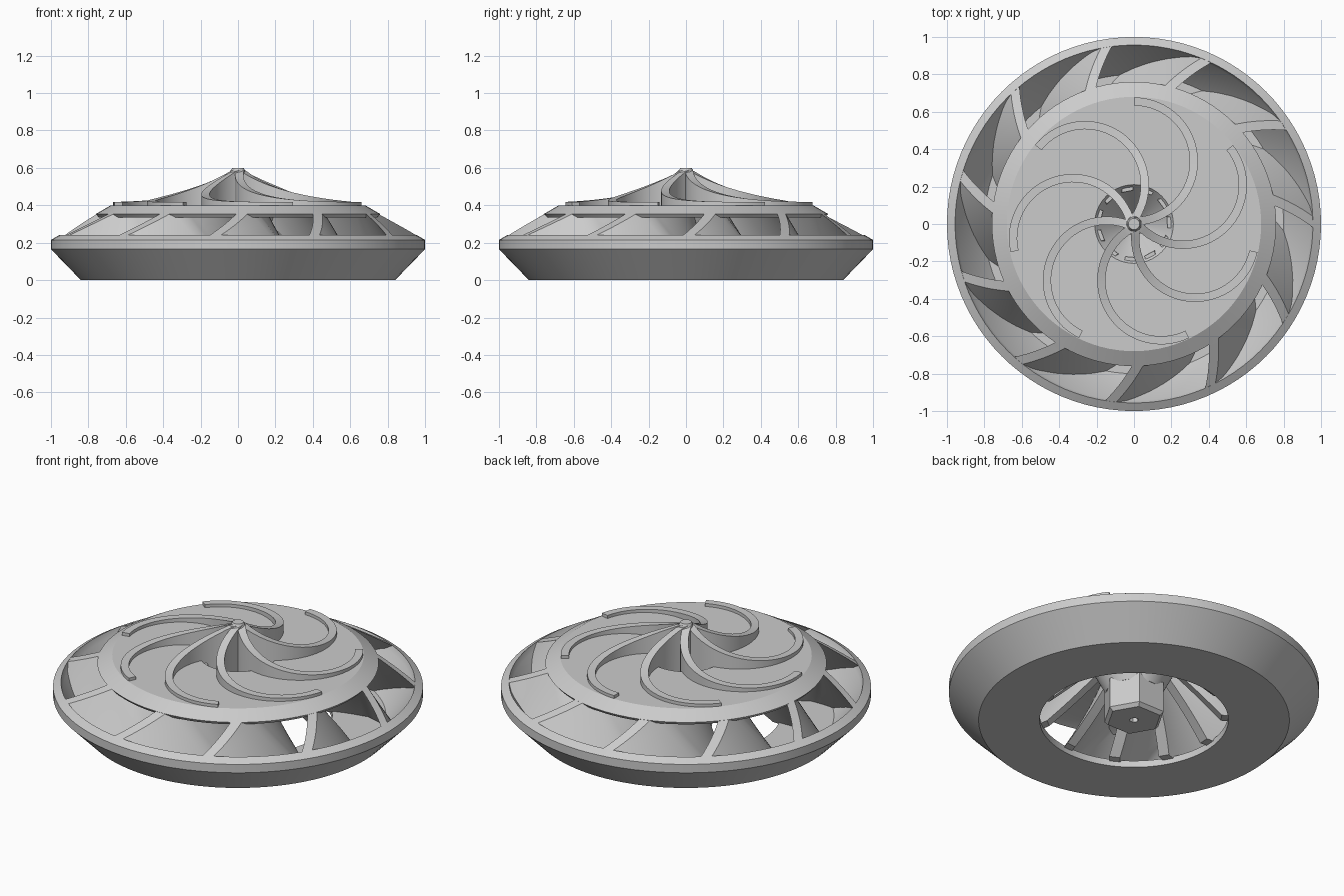
import bpy, bmesh
from math import cos, sin, pi, radians

cube = bpy.data.objects.get("Cube")
if cube:
    bpy.data.objects.remove(cube)

GREY = bpy.data.materials.new("light_grey")
GREY.use_nodes = True
colour = (0.6, 0.6, 0.6, 1)
GREY.diffuse_color = colour
GREY.node_tree.nodes["Principled BSDF"].inputs["Base Color"].default_value = colour


def finish(name, bm, smooth=True):
    bmesh.ops.recalc_face_normals(bm, faces=bm.faces)
    mesh = bpy.data.meshes.new(name)
    bm.to_mesh(mesh)
    bm.free()
    mesh.materials.append(GREY)
    ob = bpy.data.objects.new(name, mesh)
    bpy.context.collection.objects.link(ob)
    if smooth:
        bpy.ops.object.select_all(action='DESELECT')
        ob.select_set(True)
        bpy.context.view_layer.objects.active = ob
        bpy.ops.object.shade_smooth_by_angle(angle=radians(25))
    return ob


def bridge(bm, rings, close):
    """Join equal closed loops of points; either close the chain or cap its ends."""
    loops = [[bm.verts.new(p) for p in ring] for ring in rings]
    n = len(loops[0])
    pairs = list(zip(loops, loops[1:]))
    if close:
        pairs.append((loops[-1], loops[0]))
    else:
        bm.faces.new(loops[0])
        bm.faces.new(loops[-1])
    for a, b in pairs:
        for i in range(n):
            j = (i + 1) % n
            bm.faces.new((a[i], a[j], b[j], b[i]))


def revolve(name, profile, sides=96, turn=0.0, smooth=True):
    """Turn a closed (radius, height) profile about z."""
    bm = bmesh.new()
    steps = [turn + 2 * pi * k / sides for k in range(sides)]
    bridge(bm, [[(r * cos(a), r * sin(a), z) for r, z in profile] for a in steps], True)
    return finish(name, bm, smooth)


def cone_z(r):
    return min(0.4, 0.215 + 0.578 * (1 - r))


# Lower bowl with its intake opening
revolve("lower_bowl", [(0.51, 0), (0.84, 0), (1, 0.165), (1, 0.215), (0.957, 0.24),
                       (0.945, 0.205), (0.80, 0.04), (0.51, 0.04)])

# Top plate with sloping edge
revolve("top_plate", [(0.21, 0.40), (0.68, 0.40), (0.76, cone_z(0.76)),
                      (0.745, 0.335), (0.66, 0.365), (0.21, 0.365)])

# Conical recess in the plate, carried by the hub below
revolve("hub_recess", [(0.215, 0.40), (0.06, 0.22), (0.001, 0.22),
                       (0.001, 0.17), (0.15, 0.17), (0.25, 0.37)])

# Six-sided hub with chamfered lower edge and a small bore
revolve("hex_hub", [(0.025, 0.20), (0.025, 0), (0.15, 0), (0.17, 0.02), (0.17, 0.20)],
        sides=6, smooth=False)

# Swept, leaning vanes between bowl and plate
VANES, LEVELS, STATIONS = 11, 8, 24


def vane_section(r, start):
    top = min(0.38, cone_z(r)) if r < 0.7 else cone_z(r) - 0.002
    bottom = max(0.51 - r, 0.03, 0.03 + 1.15 * (r - 0.8))
    bottom = min(bottom, top - 0.01)
    half = 0.03 / r
    heights = [bottom + (top - bottom) * i / LEVELS for i in range(LEVELS + 1)]
    sides = [(z, -half) for z in heights] + [(z, half) for z in reversed(heights)]
    ring = []
    for z, offset in sides:
        a = start + radians(-45 * (r - 0.75) + 70 * (top - z)) + offset
        ring.append((r * cos(a), r * sin(a), z))
    return ring


bm = bmesh.new()
for k in range(VANES):
    start = radians(10) + 2 * pi * k / VANES
    radii = [0.18 + 0.785 * i / STATIONS for i in range(STATIONS + 1)]
    bridge(bm, [vane_section(r, start) for r in radii], False)
finish("vanes", bm)

# Half-circle fins on the plate, rising to the centre
FINS, STEPS, BEND = 7, 32, 0.32


def fin_section(t, turn):
    angle = pi / 2 - pi * t
    ring = []
    for side, up in ((-1, 0), (1, 0), (1, 1), (-1, 1)):
        rad = BEND + 0.022 * side
        x, y = rad * cos(angle), 0.335 + rad * sin(angle)
        mid = (BEND * cos(angle), 0.335 + BEND * sin(angle))
        r = (mid[0] ** 2 + mid[1] ** 2) ** 0.5
        top = 0.418 + 0.182 * max(0, 1 - r / 0.66) ** 2
        base = 0.385 - 1.16 * max(0, 0.21 - r)
        ring.append((x * cos(turn) - y * sin(turn), x * sin(turn) + y * cos(turn),
                     top if up else max(base, 0.21)))
    return ring


bm = bmesh.new()
for k in range(FINS):
    turn = 2 * pi * k / FINS
    bridge(bm, [fin_section(i / STEPS, turn) for i in range(STEPS + 1)], False)
finish("spiral_fins", bm)

# Peak where the fins meet
revolve("centre_peak", [(0.001, 0.21), (0.05, 0.21), (0.045, 0.57), (0.03, 0.60), (0.001, 0.60)],
        sides=32)
